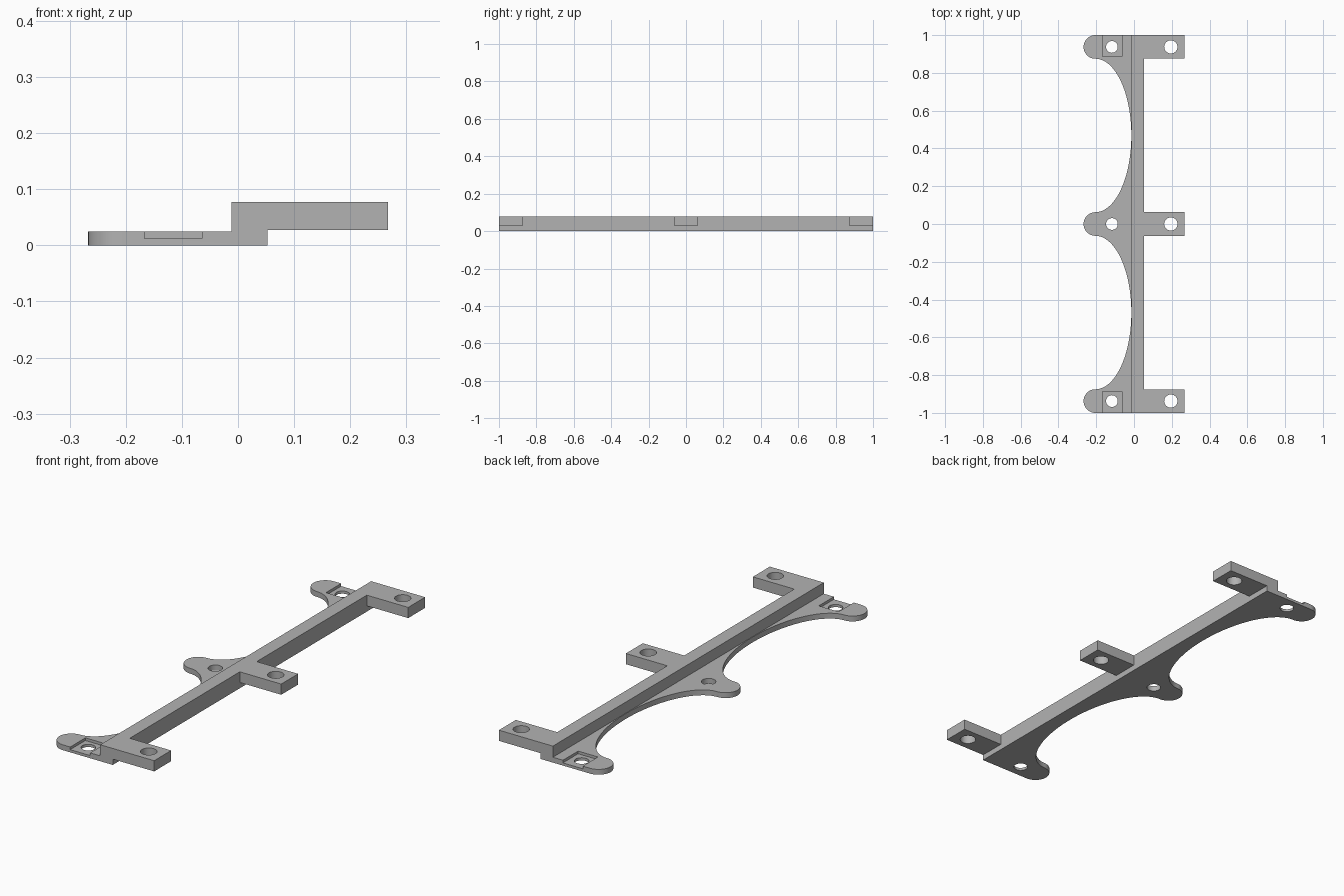
import bpy, bmesh, math

cube = bpy.data.objects.get("Cube")
if cube:
    bpy.data.objects.remove(cube, do_unlink=True)

grey = bpy.data.materials.new("plain grey")
grey.use_nodes = True
grey.diffuse_color = (0.45, 0.45, 0.45, 1)
grey.node_tree.nodes["Principled BSDF"].inputs["Base Color"].default_value = (0.45, 0.45, 0.45, 1)

TAB_R = 0.0625              # half width of tabs and arms
ENDS = (-1 + TAB_R, 0, 1 - TAB_R)
LOBE_X, RAIL_X0, RAIL_X1, ARM_X = -0.2045, -0.012, 0.053, 0.267
PLATE_Z, ARM_Z, TOP_Z = 0.025, 0.027, 0.077


def prism(name, outline, z0, z1):
    """Extrude a flat outline between two heights."""
    bm = bmesh.new()
    face = bm.faces.new([bm.verts.new((x, y, z0)) for x, y in outline])
    side = bmesh.ops.extrude_face_region(bm, geom=[face])
    top = [v for v in side["geom"] if isinstance(v, bmesh.types.BMVert)]
    bmesh.ops.translate(bm, verts=top, vec=(0, 0, z1 - z0))
    bmesh.ops.recalc_face_normals(bm, faces=bm.faces)
    mesh = bpy.data.meshes.new(name)
    bm.to_mesh(mesh)
    bm.free()
    mesh.materials.append(grey)
    ob = bpy.data.objects.new(name, mesh)
    bpy.context.collection.objects.link(ob)
    return ob


def box(name, x0, x1, y0, y1, z0, z1):
    return prism(name, [(x0, y0), (x1, y0), (x1, y1), (x0, y1)], z0, z1)


def arc(cx, cy, rx, ry, a0, a1, n):
    steps = [math.radians(a0 + (a1 - a0) * i / n) for i in range(n + 1)]
    return [(cx + rx * math.cos(a), cy + ry * math.sin(a)) for a in steps]


def combine(target, tool, operation):
    """Apply a boolean and remove the tool."""
    tool.hide_render = True
    mod = target.modifiers.new(operation, "BOOLEAN")
    mod.operation, mod.solver, mod.object = operation, "EXACT", tool
    bpy.context.view_layer.objects.active = target
    bpy.ops.object.modifier_apply(modifier=mod.name)
    bpy.data.objects.remove(tool, do_unlink=True)


# Thin plate: round tabs joined by elliptical scallops
outline = [(RAIL_X1, -1)]
for i, y in enumerate(ENDS):
    outline += arc(LOBE_X, y, TAB_R, TAB_R, 270, 90, 24)
    if i < 2:
        mid = (y + ENDS[i + 1]) / 2
        half = ENDS[1] - ENDS[0]
        outline += arc(LOBE_X, mid, RAIL_X0 - LOBE_X - 0.002, half / 2 - TAB_R, -90, 90, 48)[1:-1]
outline.append((RAIL_X1, 1))
bracket = prism("mounting_bracket", outline, 0, PLATE_Z)

# Raised rail with three arms
comb = [(RAIL_X0, 1), (RAIL_X0, -1)]
for y in ENDS:
    comb += [(RAIL_X1, y - TAB_R), (ARM_X, y - TAB_R), (ARM_X, y + TAB_R), (RAIL_X1, y + TAB_R)]
comb = [p for p in comb if p not in ((RAIL_X1, -1), (RAIL_X1, 1))]
combine(bracket, box("rail", RAIL_X0, RAIL_X1, -1, 1, PLATE_Z, TOP_Z), "UNION")
combine(bracket, prism("arms", comb, ARM_Z, TOP_Z), "UNION")

# Screw holes through tabs and arms
for y in ENDS:
    for x, r in ((-0.117, 0.031), (0.195, 0.035)):
        combine(bracket, prism("hole", arc(x, y, r, r, 0, 348.75, 31), -0.1, 0.2), "DIFFERENCE")

# Shallow pockets open to the outer ends
for s in (-1, 1):
    y0, y1 = sorted((s * 0.888, s * 1.1))
    combine(bracket, box("pocket", -0.167, -0.064, y0, y1, 0.0125, 0.1), "DIFFERENCE")

bpy.ops.object.select_all(action="DESELECT")
bracket.select_set(True)
bpy.context.view_layer.objects.active = bracket
bpy.ops.object.shade_smooth_by_angle(angle=math.radians(30))
